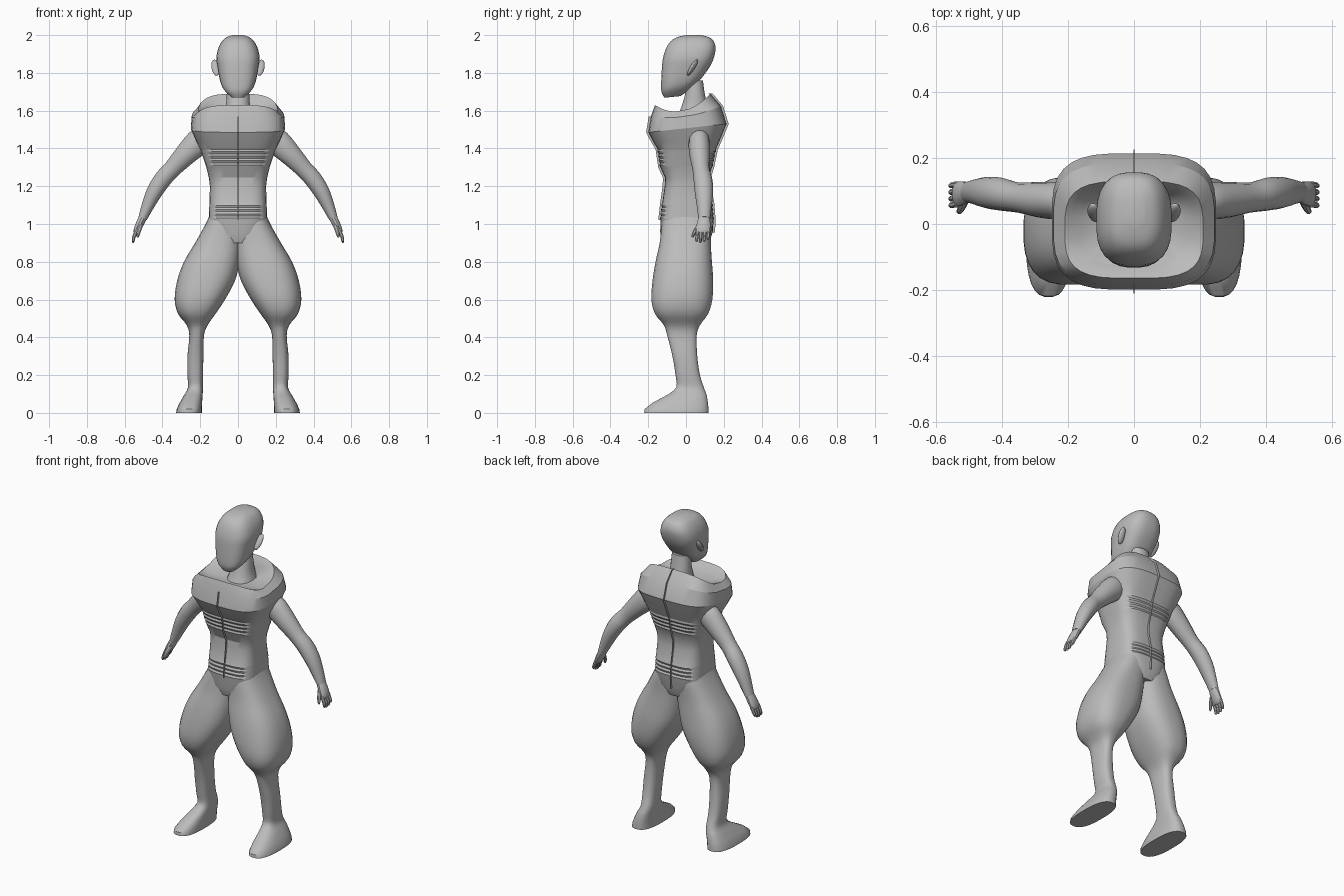
import bpy, bmesh, math
from mathutils import Vector

if "Cube" in bpy.data.objects:
    bpy.data.objects.remove(bpy.data.objects["Cube"])

mat = bpy.data.materials.new("plain grey")
mat.diffuse_color = (0.5, 0.5, 0.5, 1)
mat.use_nodes = True
mat.node_tree.nodes["Principled BSDF"].inputs["Base Color"].default_value = mat.diffuse_color


def finish(name, bm, mirror=False, angle=35):
    bmesh.ops.recalc_face_normals(bm, faces=bm.faces)
    me = bpy.data.meshes.new(name)
    bm.to_mesh(me)
    bm.free()
    ob = bpy.data.objects.new(name, me)
    bpy.context.collection.objects.link(ob)
    me.materials.append(mat)
    bpy.ops.object.select_all(action='DESELECT')
    ob.select_set(True)
    bpy.context.view_layer.objects.active = ob
    bpy.ops.object.shade_smooth_by_angle(angle=math.radians(angle))
    if mirror:
        ob.modifiers.new("mirror", 'MIRROR')
        ob.modifiers["mirror"].use_mirror_merge = False
    return ob


def smooth(rows, steps=3):
    """Catmull-Rom through rows of numbers."""
    out = []
    for i in range(len(rows) - 1):
        p = [rows[max(0, min(len(rows) - 1, i + k))] for k in (-1, 0, 1, 2)]
        for s in range(steps):
            t = s / steps
            out.append([0.5 * (2 * b + (c - a) * t + (2 * a - 5 * b + 4 * c - d) * t * t
                               + (3 * b - a - 3 * c + d) * t ** 3) for a, b, c, d in zip(*p)])
    return out + [list(rows[-1])]


def skin(bm, rings):
    loops = [[bm.verts.new(co) for co in r] for r in rings]
    n = len(loops[0])
    for a, b in zip(loops, loops[1:]):
        for i in range(n):
            bm.faces.new((a[i], a[(i + 1) % n], b[(i + 1) % n], b[i]))
    bm.faces.new(loops[0])
    bm.faces.new(loops[-1])


def oval(i, count, n):
    t = 2 * math.pi * (i + 0.5) / count
    c, s = math.cos(t), math.sin(t)
    return (math.copysign(abs(c) ** (2 / n), c), math.copysign(abs(s) ** (2 / n), s))


def stack(name, rows, n, mirror=False, count=28, angle=35):
    """Rows: x0, x1, front y, back y, z, slope in y, curve in y."""
    bm = bmesh.new()
    rings = []
    for x0, x1, yf, yb, z, b, c in rows:
        ring = []
        for i in range(count):
            u, v = oval(i, count, n)
            y = (yf + yb) / 2 + v * (yb - yf) / 2
            ring.append(((x0 + x1) / 2 + u * (x1 - x0) / 2, y, z + b * y + c * y * y))
        rings.append(ring)
    skin(bm, rings)
    return finish(name, bm, mirror, angle)


def limb(bm, rows, count=14, steps=3):
    """Rows: x, y, z, radius along y, radius across."""
    rows = smooth(rows, steps)
    rings = []
    for k, (x, y, z, ry, rv) in enumerate(rows):
        a, b = rows[max(0, k - 1)], rows[min(len(rows) - 1, k + 1)]
        d = Vector((b[0] - a[0], 0, b[2] - a[2])).normalized()
        across = Vector((-d.z, 0, d.x))
        ring = []
        for i in range(count):
            u, v = oval(i, count, 2)
            ring.append(Vector((x, y, z)) + across * (u * rv) + Vector((0, v * ry, 0)))
        rings.append(ring)
    skin(bm, rings)


# head
stack("head", smooth([(-w, w, f, k, z, b, 0) for w, f, k, z, b in [
    (.035, -.115, -.03, 1.68, .1), (.075, -.13, .04, 1.722, .17), (.095, -.132, .085, 1.763, .14),
    (.109, -.128, .125, 1.83, 0), (.115, -.122, .148, 1.88, 0), (.105, -.106, .157, 1.93, 0),
    (.085, -.082, .147, 1.967, 0), (.062, -.05, .125, 1.988, 0), (.03, 0, .08, 2.0, 0)]]), 2.8)

# ears
bm = bmesh.new()
bmesh.ops.create_uvsphere(bm, u_segments=12, v_segments=8, radius=1)
for v in bm.verts:
    x, y, z = v.co.x * .022, v.co.y * .013, v.co.z * .05
    a = math.radians(-32)
    v.co = (.119 + x + z * .12, .034 + y * math.cos(a) - z * math.sin(a),
            1.828 + y * math.sin(a) + z * math.cos(a))
finish("ear", bm, True)

# neck
stack("neck", smooth([(-w, w, f, k, z, 0, 0) for w, f, k, z in [
    (.085, -.05, .13, 1.56), (.066, -.025, .115, 1.62), (.06, -.005, .1, 1.69),
    (.055, .0, .09, 1.76)]]), 2.2, count=20)

# vest, with ribbed bands at chest and hips
base = [(.075, -.12, .12, .9, 0, 0), (.125, -.137, .142, .955, 0, 0),
        (.155, -.136, .146, 1.02, 0, 0), (.152, -.126, .139, 1.11, 0, 0),
        (.149, -.113, .122, 1.2, 0, 0), (.155, -.111, .121, 1.245, 0, 0),
        (.168, -.136, .138, 1.3, 0, 0), (.2, -.15, .158, 1.395, 0, 0),
        (.222, -.172, .182, 1.44, .05, 0), (.25, -.2, .215, 1.507, .108, 0),
        (.245, -.186, .185, 1.57, .15, .8), (.21, -.165, .13, 1.603, .303, 2.82),
        (.19, -.145, .118, 1.6, .303, 2.82), (.16, -.125, .105, 1.59, .25, 2.0),
        (.09, -.06, .09, 1.575, .1, 0)]
rows = []
for a, b in zip(base, base[1:]):
    rows.append(a)
    if a[3] in (1.02, 1.3):
        for k in range(1, 8):
            r = [p + (q - p) * k / 8 for p, q in zip(a, b)]
            off = .004 if k % 2 else -.002
            rows.append([r[0], r[1] - off, r[2] + off] + r[3:])
rows.append(base[-1])
stack("vest", [(-r[0], r[0], *r[1:]) for r in rows], 3.4, count=32, angle=25)

# thin centre seams standing out of the vest, front and back
for name, col, side, lo, hi in (("front_seam", 1, -1, 2, 11), ("back_seam", 2, 1, 1, 12)):
    bm = bmesh.new()
    rings = []
    for r in base[lo:hi]:
        y = r[col]
        z = r[3] + r[4] * y + r[5] * y * y
        rings.append([(sx, y + side * d, z) for sx, d in
                      ((-.002, -.01), (.002, -.01), (.002, .011), (-.002, .011))])
    skin(bm, rings)
    finish(name, bm)

# baggy trousers running into lower leg and foot
legs = [(-.0, .145, -.115, .125, 1.06), (-.02, .172, -.128, .135, 1.0), (-.02, .228, -.14, .132, .9),
        (-.01, .287, -.162, .138, .8), (.015, .323, -.178, .145, .7), (.068, .336, -.184, .14, .6),
        (.118, .318, -.165, .118, .525), (.16, .272, -.118, .075, .465), (.18, .258, -.1, .057, .41),
        (.183, .268, -.072, .06, .3), (.185, .268, -.056, .074, .2), (.185, .265, -.052, .095, .135),
        (.187, .285, -.1, .11, .095), (.19, .31, -.18, .117, .052),
        (.19, .325, -.22, .12, .02), (.19, .328, -.222, .12, 0)]
stack("trouser_leg_and_foot", [r + [0, 0] for r in smooth(legs[:13])]
      + [r + (0, 0) for r in legs[13:]], 2.6, True, 28, 40)

# arms
bm = bmesh.new()
limb(bm, [(.17, .07, 1.475, .045, .05), (.21, .07, 1.435, .056, .07), (.28, .073, 1.365, .055, .06),
          (.35, .08, 1.29, .046, .048), (.4, .09, 1.235, .05, .048), (.445, .095, 1.165, .048, .043),
          (.48, .097, 1.09, .039, .033), (.505, .097, 1.03, .032, .024)])
finish("arm", bm, True)

# hands: palm, four fingers, thumb
bm = bmesh.new()
limb(bm, [(.5, .097, 1.04, .03, .022), (.52, .093, 1.0, .037, .022),
          (.537, .09, .965, .038, .017), (.542, .09, .952, .03, .01)], 12, 2)
for k in range(4):
    y = .06 + .02 * k
    tip = (.905, .9, .904, .915)[k]
    limb(bm, [(.535, y, .97, .01, .011), (.55, y - .002, .935, .0095, .01),
              (.555, y - .004, tip + .008, .008, .008), (.555, y - .004, tip, .003, .003)], 8, 2)
limb(bm, [(.512, .075, 1.0, .014, .014), (.522, .052, .97, .012, .012),
          (.53, .038, .94, .009, .009), (.532, .035, .928, .003, .003)], 8, 2)
finish("hand", bm, True)
